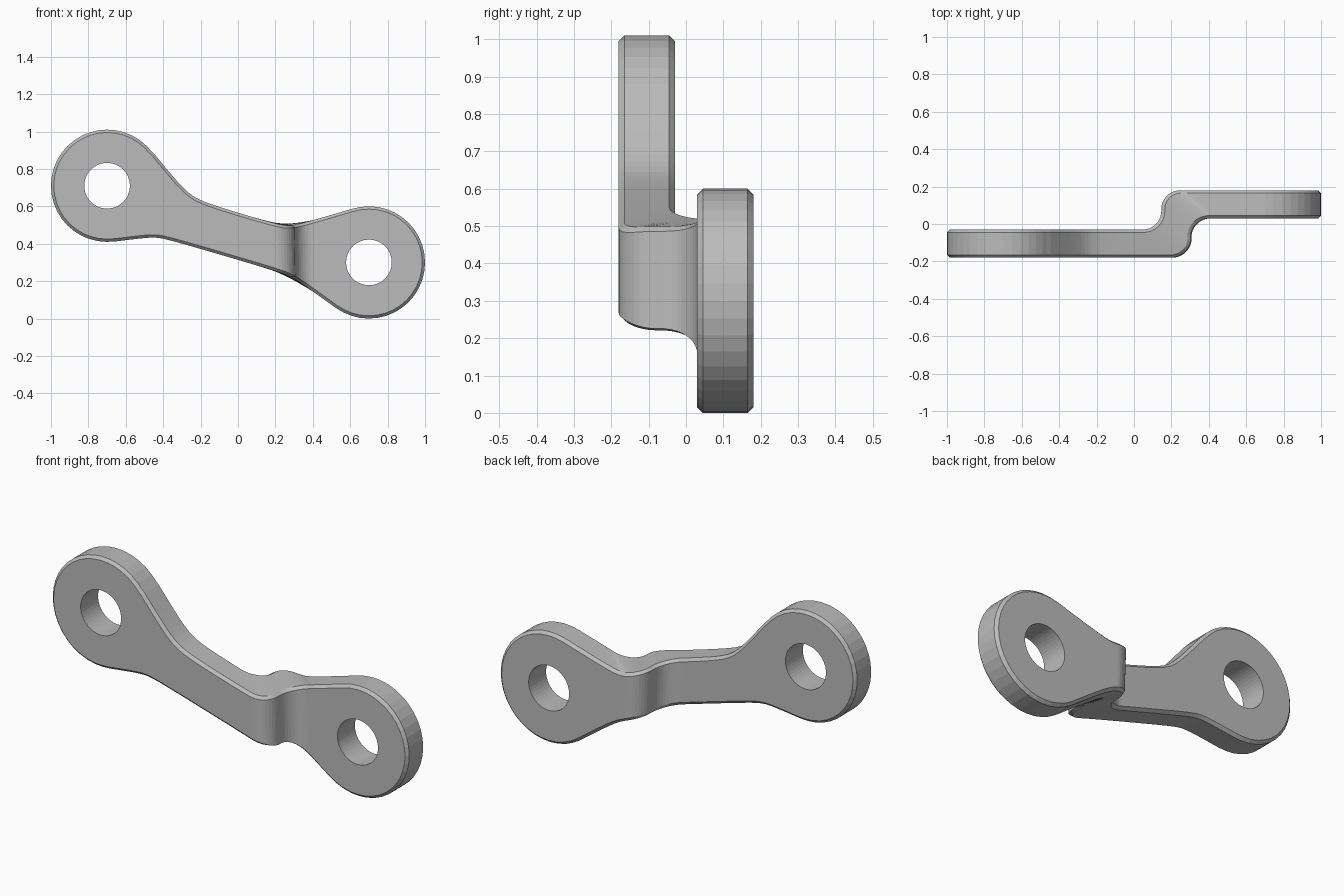
import bpy
import bmesh
from math import sin, cos, radians, sqrt, hypot, pi

cube = bpy.data.objects.get("Cube")
if cube:
    bpy.data.objects.remove(cube, do_unlink=True)

R, HOLE, CHAMFER, BEND = 0.3, 0.122, 0.015, 0.1
LEFT_EYE, RIGHT_EYE = (-0.7, 0.71), (0.7, 0.3)
FRONT, BACK, STEP = -0.18, -0.03, 0.21    # plate faces and sideways offset


def blend(a, b, k, sign):
    """Filleted maximum (sign 1) or minimum (sign -1) of two lines."""
    return (a + b + sign * sqrt((a - b) ** 2 + k * k)) / 2


def arm(x, sign):
    """Height of the arm's upper or lower edge."""
    if sign > 0:
        z = blend(0.3155 - 1.25 * x, 0.561 - 0.293 * x, 0.06, 1)
        return blend(z, 0.403 + 0.3 * x, 0.028, 1)
    z = blend(0.4999 + 0.132 * x, 0.315 - 0.293 * x, 0.02, -1)
    return blend(z, 0.438 - 0.727 * x, 0.02, -1)


def edge(x, sign):
    """Outline height and outward normal at x."""
    left_end, right_end = (-0.466, 0.614) if sign > 0 else (-0.661, 0.524)
    if left_end < x < right_end:
        slope = (arm(x + 0.002, sign) - arm(x - 0.002, sign)) / 0.004
        length = hypot(slope, 1)
        return arm(x, sign), -sign * slope / length, sign / length
    cx, cz = LEFT_EYE if x < 0 else RIGHT_EYE
    dx = max(-R, min(R, x - cx))
    dz = sign * sqrt(R * R - dx * dx)
    return cz + dz, dx / R, dz / R


def s_bend(x, y):
    """Two quarter arcs stepping the plate backwards: points and normals."""
    pts = []
    n = 10
    for i in range(n + 1):
        a = pi / 2 * i / n
        pts.append((x + BEND * sin(a), y + BEND * (1 - cos(a)), -sin(a), cos(a)))
    for i in range(n + 1):
        a = pi / 2 * i / n
        pts.append((x + BEND * (2 - cos(a)), y + STEP - BEND * (1 - sin(a)),
                    -cos(a), sin(a)))
    return pts


def straight(x0, x1, n, y):
    return [(x0 + (x1 - x0) * i / n, y, 0, 1) for i in range(n)]


def path(y, bend_x):
    """Plan view of one plate face, from the left eye to the right eye."""
    pts = [(LEFT_EYE[0] - R * cos(radians(a)), y, 0, 1) for a in range(0, 135, 9)]
    pts += straight(-0.488, 0, 24, y) + straight(0, bend_x, 4, y)
    pts += s_bend(bend_x, y)
    pts += straight(bend_x + 2 * BEND, 0.45, 6, y + STEP)[1:]
    pts += straight(0.45, 0.524, 3, y + STEP)
    pts += [(RIGHT_EYE[0] - R * cos(radians(a)), y + STEP, 0, 1)
            for a in range(54, 181, 9)]
    return pts


def corner(point, sign, inward):
    """Chamfer pair: inset point on the plate face, outer point on the rim."""
    x, y, nx, ny = point
    z, ex, ez = edge(x, sign)
    face = (x - CHAMFER * ex, y, z - CHAMFER * ez)
    sx, sy = x + inward * CHAMFER * nx, y + inward * CHAMFER * ny
    return face, (sx, sy, edge(sx, sign)[0])


# Plate swept through chamfered cross-sections
bm = bmesh.new()
rings = []
for f, b in zip(path(FRONT, 0.2), path(BACK, 0.05)):
    fu, bu = corner(f, 1, 1), corner(b, 1, -1)
    fl, bl = corner(f, -1, 1), corner(b, -1, -1)
    ring = [fu[0], fu[1], bu[1], bu[0], bl[0], bl[1], fl[1], fl[0]]
    rings.append([bm.verts.new(p) for p in ring])
for a, b in zip(rings, rings[1:]):
    for i in range(8):
        j = (i + 1) % 8
        bm.faces.new((a[i], a[j], b[j], b[i]))
bmesh.ops.remove_doubles(bm, verts=bm.verts[:], dist=0.0002)
bmesh.ops.holes_fill(bm, edges=[e for e in bm.edges if e.is_boundary], sides=0)
bmesh.ops.recalc_face_normals(bm, faces=bm.faces[:])
mesh = bpy.data.meshes.new("offset_link")
bm.to_mesh(mesh)
bm.free()
link = bpy.data.objects.new("offset_link", mesh)
bpy.context.collection.objects.link(link)

# Grey metal
metal = bpy.data.materials.new("grey_metal")
metal.use_nodes = True
color = (0.5, 0.5, 0.5, 1)
metal.diffuse_color = color
metal.node_tree.nodes["Principled BSDF"].inputs["Base Color"].default_value = color
mesh.materials.append(metal)

# Round holes through both eyes
for name, (x, z) in (("left_hole", LEFT_EYE), ("right_hole", RIGHT_EYE)):
    bpy.ops.mesh.primitive_cylinder_add(vertices=48, radius=HOLE, depth=1,
                                        location=(x, 0, z), rotation=(pi / 2, 0, 0))
    cutter = bpy.context.object
    cutter.name = name + "_cutter"
    cutter.hide_render = True
    cutter.data.materials.append(metal)
    mod = link.modifiers.new(name, "BOOLEAN")
    mod.operation = "DIFFERENCE"
    mod.solver = "EXACT"
    mod.object = cutter
    bpy.context.view_layer.objects.active = link
    bpy.ops.object.modifier_apply(modifier=name)
    bpy.data.objects.remove(cutter, do_unlink=True)
